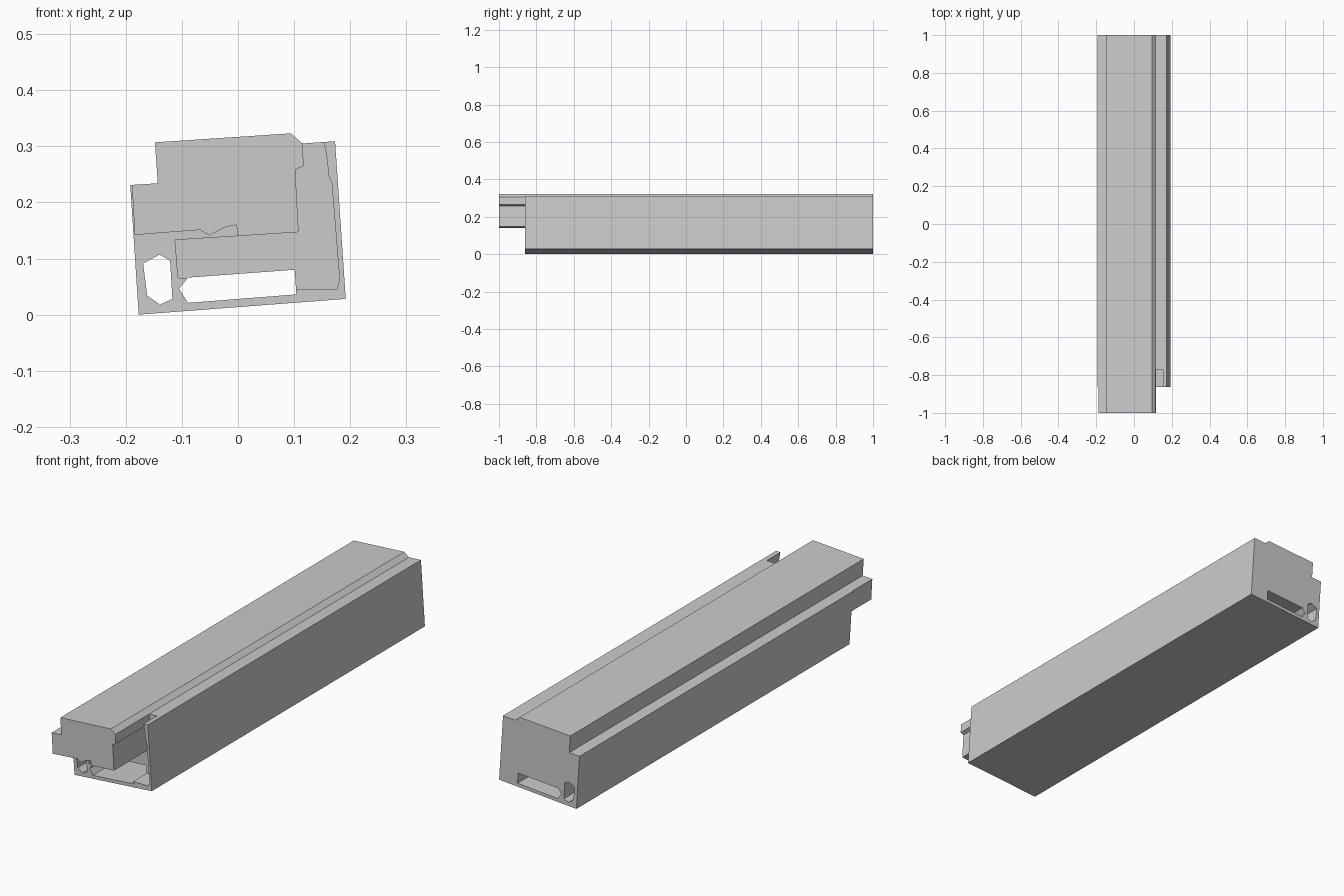
import bpy
import bmesh

if "Cube" in bpy.data.objects:
    bpy.data.objects.remove(bpy.data.objects["Cube"])


def prism(name, profile, y0, y1):
    """Extrude an (x, z) profile along y."""
    bm = bmesh.new()
    face = bm.faces.new([bm.verts.new((x, y0, z)) for x, z in profile])
    new = bmesh.ops.extrude_face_region(bm, geom=[face])["geom"]
    moved = [v for v in new if isinstance(v, bmesh.types.BMVert)]
    bmesh.ops.translate(bm, verts=moved, vec=(0, y1 - y0, 0))
    bmesh.ops.recalc_face_normals(bm, faces=bm.faces)
    mesh = bpy.data.meshes.new(name)
    bm.to_mesh(mesh)
    bm.free()
    obj = bpy.data.objects.new(name, mesh)
    bpy.context.collection.objects.link(obj)
    return obj


def cut(target, name, profile, y0, y1):
    """Subtract a prism from the target and discard the cutter."""
    cutter = prism(name, profile, y0, y1)
    cutter.hide_render = True
    mod = target.modifiers.new(name, "BOOLEAN")
    mod.operation = "DIFFERENCE"
    mod.solver = "EXACT"
    mod.object = cutter
    bpy.context.view_layer.objects.active = target
    bpy.ops.object.modifier_apply(modifier=mod.name)
    bpy.data.objects.remove(cutter)


# Long, slightly tilted body with stepped top
body = prism("extruded_body", [
    (-0.177, 0.0), (0.192, 0.028), (0.173, 0.309), (0.115, 0.305),
    (0.094, 0.323), (-0.148, 0.307), (-0.143, 0.234), (-0.192, 0.231)], -1, 1)

# Right edge of the protruding block, shared with the pocket
block_edge = [(0.0, 0.14), (0.108, 0.147), (0.102, 0.258),
              (0.117, 0.265), (0.115, 0.305), (0.115, 0.4)]

# Cut the housing back at the front, leaving the upper block protruding
cut(body, "front_relief", [
    (-0.3, 0.27), (-0.189, 0.27), (-0.189, 0.231), (-0.184, 0.142),
    (-0.068, 0.151), (-0.051, 0.141), (-0.023, 0.156), (-0.003, 0.16)]
    + block_edge + [(0.3, 0.4), (0.3, -0.1), (-0.3, -0.1)], -1.1, -0.862)

# Shallow pocket around the block
cut(body, "front_pocket", [(-0.112, 0.133)] + block_edge + [
    (0.153, 0.4), (0.153, 0.308), (0.158, 0.282), (0.162, 0.245),
    (0.167, 0.236), (0.181, 0.062), (0.176, 0.046), (0.09, 0.046),
    (-0.08, 0.05), (-0.092, 0.064), (-0.107, 0.066)], -0.9, -0.77)

# Channels running the full length
cut(body, "wide_channel", [
    (-0.089, 0.066), (0.101, 0.08), (0.104, 0.036),
    (-0.089, 0.021), (-0.105, 0.046)], -1.2, 1.2)
cut(body, "narrow_channel", [
    (-0.169, 0.091), (-0.14, 0.107), (-0.121, 0.096),
    (-0.117, 0.028), (-0.139, 0.018), (-0.162, 0.034)], -1.2, 1.2)
